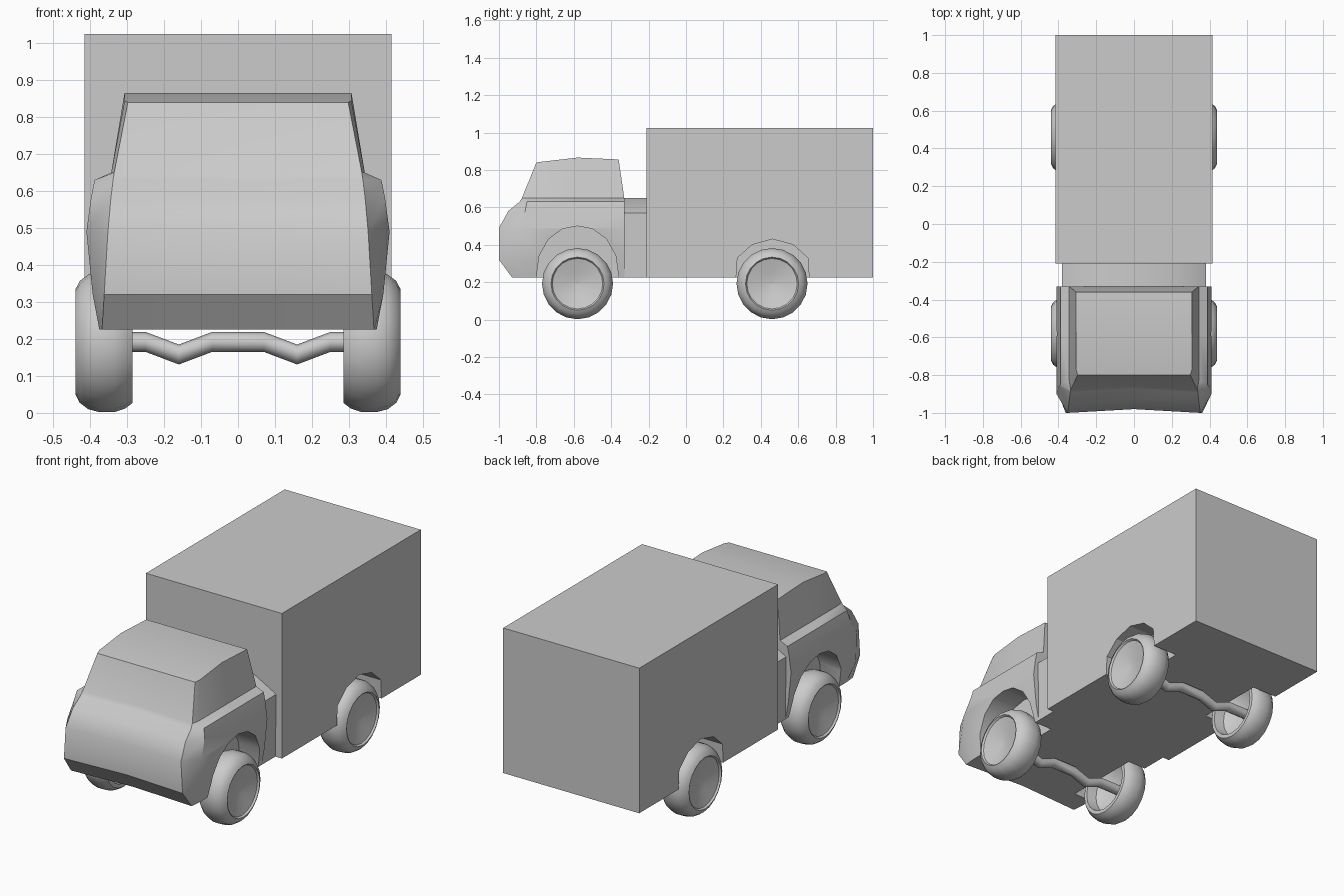
import bpy, bmesh, math
from mathutils import Vector

if "Cube" in bpy.data.objects:
    bpy.data.objects.remove(bpy.data.objects["Cube"])


def make(name, verts, faces, smooth=None):
    me = bpy.data.meshes.new(name)
    me.from_pydata(verts, [], faces)
    bm = bmesh.new()
    bm.from_mesh(me)
    bmesh.ops.recalc_face_normals(bm, faces=bm.faces)
    bm.to_mesh(me)
    bm.free()
    ob = bpy.data.objects.new(name, me)
    bpy.context.collection.objects.link(ob)
    if smooth:
        shade(ob, smooth)
    return ob


def activate(ob):
    bpy.ops.object.select_all(action='DESELECT')
    ob.select_set(True)
    bpy.context.view_layer.objects.active = ob


def shade(ob, deg):
    activate(ob)
    bpy.ops.object.shade_smooth_by_angle(angle=math.radians(deg))


def loft(rings, closed=False, caps=True):
    n, k = len(rings[0]), len(rings)
    verts = [v for r in rings for v in r]
    faces = []
    for i in range(k if closed else k - 1):
        a, b = i * n, ((i + 1) % k) * n
        faces += [(a + j, a + (j + 1) % n, b + (j + 1) % n, b + j) for j in range(n)]
    if caps and not closed:
        faces += [tuple(range(n)), tuple(range((k - 1) * n, k * n))]
    return verts, faces


def cut(body, profile, sides=(1, -1)):
    # wheel well: side profile (y, z) pushed in from the flank
    for s in sides:
        tool = make("arch_cutter", *loft([[(s * x, y, z) for y, z in profile] for x in (0.265, 0.6)]))
        tool.hide_render = True
        m = body.modifiers.new("arch", 'BOOLEAN')
        m.operation, m.solver, m.object = 'DIFFERENCE', 'EXACT', tool
        activate(body)
        bpy.ops.object.modifier_apply(modifier=m.name)
        bpy.data.objects.remove(tool)


def arch(cy, pts):
    return [(cy - y, z) for y, z in pts] + [(cy + y, z) for y, z in reversed(pts) if y > 0]


# cab: horizontal rings (z, front x, front y, side x, side front y, rear y)
levels = [
    (0.225, 0.368, -0.93, 0.375, -0.86, -0.33),
    (0.32, 0.362, -1.00, 0.393, -0.92, -0.33),
    (0.49, 0.352, -1.00, 0.41, -0.90, -0.33),
    (0.58, 0.344, -0.95, 0.398, -0.86, -0.33),
    (0.63, 0.338, -0.89, 0.388, -0.85, -0.33),
    (0.65, 0.335, -0.877, 0.343, -0.83, -0.33),
    (0.84, 0.298, -0.80, 0.307, -0.77, -0.36)]
rings = []
for z, xf, yf, xs, ys, yr in levels:
    top = z > 0.8
    half = [(xf, yf, z), (xs, ys, z + 0.004 * top),
            (xs, -0.58, z + 0.026 * top), (xs, yr, z + 0.016 * top)]
    dent = 0 if top else 0.02
    rings.append([(0, yf + dent, z)] + half + [(-x, y, zz) for x, y, zz in reversed(half)])
verts, faces = loft(rings, caps=False)
faces.append(tuple(range(9)))
t = 9 * (len(levels) - 1)
faces += [(t, t + 1, t + 2, t + 7, t + 8), (t + 2, t + 3, t + 6, t + 7), (t + 3, t + 4, t + 5, t + 6)]
cab = make("cab", verts, faces)
cut(cab, arch(-0.58, [(0.22, 0.1), (0.22, 0.225), (0.205, 0.34), (0.155, 0.43), (0.08, 0.485), (0, 0.50)]))
shade(cab, 30)

# neck joining cab and cargo box
sec = [(0.375, 0.225), (0.38, 0.57), (0.235, 0.65)]
sec += [(-x, z) for x, z in reversed(sec)]
make("cab_neck", *loft([[(x, y, z) for x, z in sec] for y in (-0.355, -0.2)]), 30)

# cargo box
rect = [(-0.415, 0.225), (0.415, 0.225), (0.415, 1.025), (-0.415, 1.025)]
box = make("cargo_box", *loft([[(x, y, z) for x, z in rect] for y in (-0.21, 1.0)]))
cut(box, arch(0.463, [(0.195, 0.1), (0.195, 0.225), (0.188, 0.33), (0.11, 0.40), (0, 0.43)]))

# wheels: lathe profile (x, radius), open at the back
tyre = [(0.40, 0.0), (0.41, 0.06), (0.43, 0.135), (0.44, 0.142), (0.428, 0.165), (0.405, 0.182),
        (0.375, 0.19), (0.335, 0.19), (0.305, 0.18), (0.285, 0.165), (0.285, 0.145),
        (0.34, 0.135), (0.38, 0.08), (0.39, 0.0)]
N, CZ = 20, 0.192
for cy, end in ((-0.58, "front"), (0.46, "rear")):
    for s, side in ((1, "left"), (-1, "right")):
        rings = []
        for x, r in tyre:
            r = max(r, 0.0005)
            rings.append([(s * x, cy + r * math.sin(2 * math.pi * i / N),
                           CZ + r * math.cos(2 * math.pi * i / N)) for i in range(N)])
        make(f"{end}_{side}_wheel", *loft(rings), 35)
    # cranked axle
    path = [(0.395, 0.192), (0.25, 0.192), (0.16, 0.158), (0.07, 0.192)]
    path += [(-x, z) for x, z in reversed(path)]
    rod = [[(x, cy + 0.027 * math.sin(math.pi * i / 4), z + 0.027 * math.cos(math.pi * i / 4))
            for i in range(8)] for x, z in path]
    make(f"{end}_axle", *loft(rod), 50)
